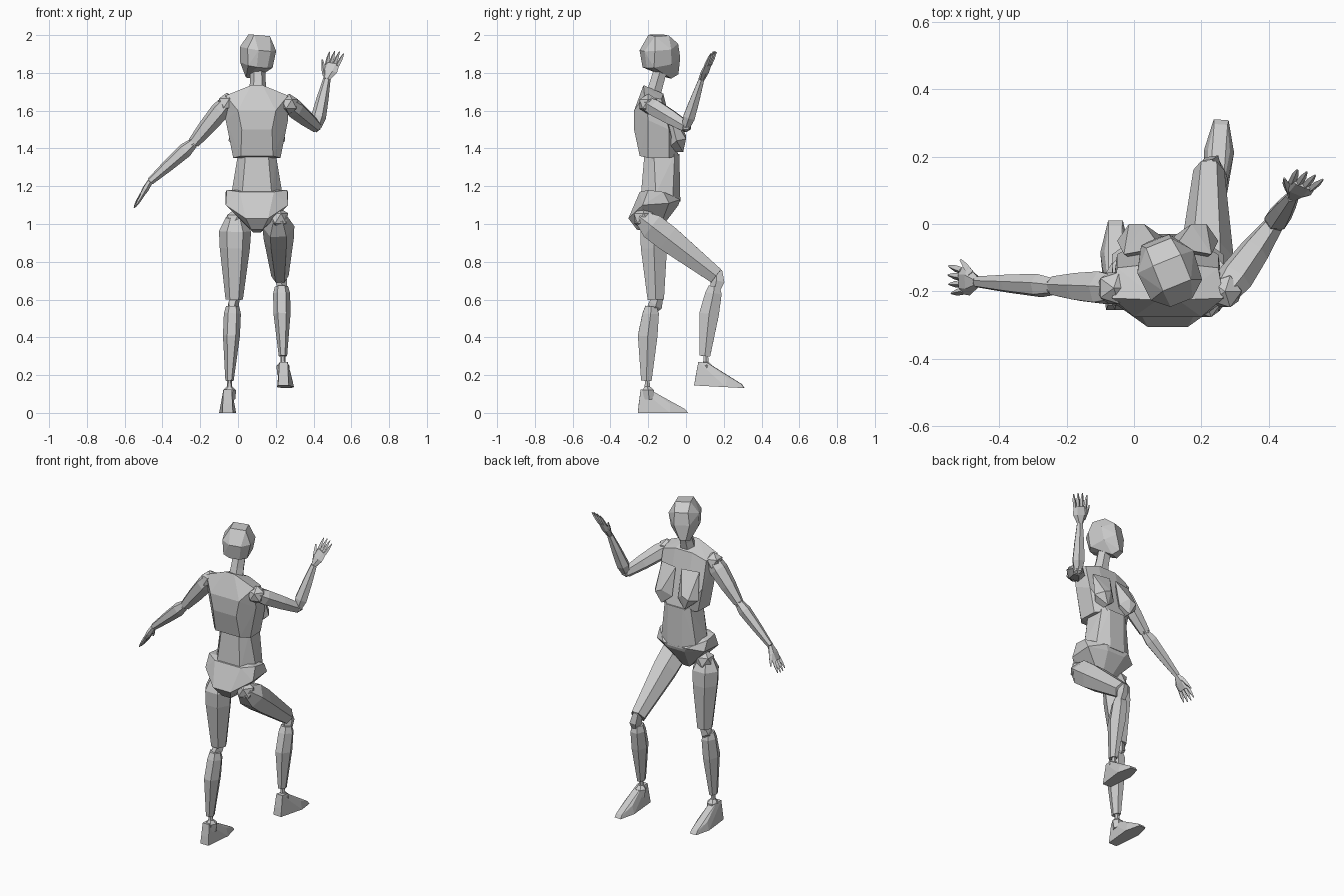
import bpy, bmesh
from mathutils import Vector, Matrix
from math import cos, sin, pi, radians

if "Cube" in bpy.data.objects:
    bpy.data.objects.remove(bpy.data.objects["Cube"])


def finish(name, bm):
    bmesh.ops.recalc_face_normals(bm, faces=bm.faces)
    me = bpy.data.meshes.new(name)
    bm.to_mesh(me)
    bm.free()
    ob = bpy.data.objects.new(name, me)
    bpy.context.collection.objects.link(ob)
    return ob


def hull(name, half, center, rot=(0, 0, 0), mirror=True, sign=1):
    """Faceted solid around points; mirrored in local x, turned, then placed."""
    bm = bmesh.new()
    m = Matrix.Translation(center)
    for angle, axis in zip(rot, 'XYZ'):
        m = m @ Matrix.Rotation(radians(angle), 4, axis)
    for x, y, z in half:
        for s in ((1, -1) if mirror else (sign,)):
            bm.verts.new(m @ Vector((x * s, y, z)))
    res = bmesh.ops.convex_hull(bm, input=bm.verts)
    junk = {g for g in res['geom_interior'] + res['geom_unused'] if isinstance(g, bmesh.types.BMVert)}
    bmesh.ops.delete(bm, geom=list(junk), context='VERTS')
    bmesh.ops.dissolve_limit(bm, angle_limit=0.02, verts=bm.verts, edges=bm.edges)
    return finish(name, bm)


def limb(name, a, b, sections, front=(0, 1, 0), n=6):
    """Loft from a to b; sections are (t, half width, half depth, forward offset)."""
    a, b = Vector(a), Vector(b)
    axis = (b - a).normalized()
    side = axis.cross(Vector(front)).normalized()
    fwd = side.cross(axis)
    bm = bmesh.new()
    rings = []
    for t, w, d, off in sections:
        c = a.lerp(b, t) + fwd * off
        rings.append([bm.verts.new(c + side * w * cos(2 * pi * i / n) + fwd * d * sin(2 * pi * i / n))
                      for i in range(n)])
    for r, s in zip(rings, rings[1:]):
        for i in range(n):
            bm.faces.new((r[i], r[(i + 1) % n], s[(i + 1) % n], s[i]))
    bm.faces.new(rings[0])
    bm.faces.new(rings[-1])
    return finish(name, bm)


def joint(name, c, r):
    bm = bmesh.new()
    bmesh.ops.create_icosphere(bm, subdivisions=1, radius=r, matrix=Matrix.Translation(c))
    return finish(name, bm)


def hand(side, wrist, tip, spread):
    """Palm, four tapered fingers and a thumb on the +spread side."""
    w, t = Vector(wrist), Vector(tip)
    d = t - w
    s = Vector(spread).normalized()
    nrm = d.cross(s).normalized()
    limb(side + "_palm", w, w + d * 0.55,
         [(0, .018, .016, 0), (.5, .042, .018, 0), (1, .04, .012, 0)], front=nrm)
    for i, k in enumerate((-1.5, -.5, .5, 1.5)):
        base = w + d * 0.5 + s * k * .02
        end = w + d * (1.02 - .05 * abs(k)) + s * k * .027
        limb(f"{side}_finger_{i + 1}", base, end,
             [(0, .011, .011, 0), (.55, .01, .009, 0), (1, .003, .003, 0)], front=nrm, n=4)
    limb(side + "_thumb", w + d * .15 + s * .02, w + d * .62 + s * .06 + nrm * .012,
         [(0, .013, .013, 0), (.5, .012, .011, 0), (1, .004, .004, 0)], front=nrm, n=4)


# Torso (body centre line at x = 0.1, figure looks towards +y)
hull("chest", [(.03, -.225, 1.735), (.06, -.12, 1.69), (.165, -.22, 1.68), (.15, -.13, 1.66),
               (.165, -.2, 1.55), (.1, -.275, 1.6), (.08, -.275, 1.5), (.125, -.2, 1.35),
               (.085, -.245, 1.36), (.12, -.09, 1.35), (.06, -.04, 1.36), (.15, -.09, 1.5)], (.1, 0, 0))
for side, s in (("left", -1), ("right", 1)):
    hull(side + "_breast", [(.02, -.07, 1.6), (.13, -.09, 1.6), (.07, .0, 1.47), (.115, .0, 1.45),
                            (.15, -.05, 1.44), (.02, -.035, 1.43), (.08, -.015, 1.38), (.08, -.12, 1.38)],
         (.1, 0, 0), mirror=False, sign=s)
hull("abdomen", [(.1, -.17, 1.37), (.06, -.22, 1.37), (.09, -.06, 1.37), (.05, -.035, 1.37),
                 (.135, -.16, 1.16), (.08, -.24, 1.14), (.12, -.07, 1.14), (.05, -.03, 1.12)], (.1, 0, 0))
hull("pelvis", [(.16, -.2, 1.18), (.165, -.12, 1.17), (.165, -.09, 1.11), (.165, -.23, 1.1),
                (.06, -.305, 1.03), (.03, -.26, .97), (.02, -.15, .955), (.06, -.04, 1.1),
                (.08, -.03, 1.13), (.09, -.245, 1.17)], (.1, 0, 0))

# Neck and head, turned a little to its left
limb("neck", (.105, -.175, 1.68), (.105, -.125, 1.85),
     [(0, .05, .045, 0), (.4, .042, .042, 0), (1, .04, .04, 0)])
hull("head", [(.045, -.045, .12), (.045, .035, .12), (.082, -.06, .045), (.09, .03, .05),
              (.035, -.1, .04), (.04, .09, .075), (.07, -.06, -.045), (.03, -.085, -.05),
              (.08, .035, -.03), (.045, .1, 0), (.018, .1, -.09), (.03, .055, -.11)],
     (.1, -.14, 1.88), rot=(0, 5, 22))

# Legs: hip, knee and ankle per side
thigh = [(-.03, .05, .04, 0), (.14, .085, .08, 0), (.35, .08, .08, 0), (1, .046, .05, 0)]
shin = [(0, .035, .035, 0), (.1, .045, .05, 0), (.4, .045, .06, -.01), (1, .022, .032, -.005)]
foot = [(.028, 0, 0), (.022, .005, .05), (.022, .015, .125), (.02, .06, .125), (.045, .17, 0),
        (.033, .17, .05), (.022, .265, 0), (.02, .25, .02)]
legs = (("left", (-.015, -.175, 1.02), (-.02, -.16, .6), (-.028, -.185, .565), (-.045, -.205, .17),
         (-.055, -.255, 0), (0, 0, 0), (0, 1, 0)),
        ("right", (.212, -.235, 1.03), (.222, .16, .725), (.23, .15, .67), (.238, .105, .3),
         (.24, .045, .145), (-3, 0, -4), (0, .6, .8)))
for side, hip, knee, shin_top, ankle, heel, rot, front in legs:
    joint(side + "_hip", Vector(hip) + Vector((0, .01, 0)), .06)
    limb(side + "_thigh", hip, knee, thigh, front=front)
    limb(side + "_knee", knee, shin_top, [(-.6, .025, .03, 0), (.5, .032, .04, .015), (1.6, .02, .025, .01)],
         front=front, n=5)
    limb(side + "_shin", shin_top, ankle, shin)
    limb(side + "_ankle", ankle, Vector(ankle) - Vector((0, 0, .1)),
         [(-.1, .012, .014, 0), (.3, .014, .016, 0), (.5, .035, .035, .005), (1, .03, .03, .01)])
    hull(side + "_foot", foot, heel, rot=rot)

# Arms: shoulder, elbow and wrist per side
upper = [(0, .045, .04, 0), (.2, .055, .05, 0), (.6, .046, .044, 0), (1, .03, .033, 0)]
fore = [(0, .027, .025, 0), (.2, .04, .036, 0), (.6, .032, .028, 0), (1, .02, .017, 0)]
arms = (("left", (-.06, -.19, 1.64), (-.235, -.185, 1.43), (-.465, -.172, 1.225), (-.55, -.165, 1.085),
         (-.1, 1, 0)),
        ("right", (.27, -.2, 1.635), (.415, .0, 1.515), (.47, .082, 1.765), (.525, .15, 1.915),
         (-.93, .35, .1)))
for side, shoulder, elbow, wrist, tip, spread in arms:
    joint(side + "_shoulder", shoulder, .055)
    limb(side + "_upper_arm", shoulder, elbow, upper, front=(0, .5, 1))
    joint(side + "_elbow", elbow, .03)
    limb(side + "_forearm", elbow, wrist, fore, front=(0, 1, -.3))
    hand(side, wrist, tip, spread)
